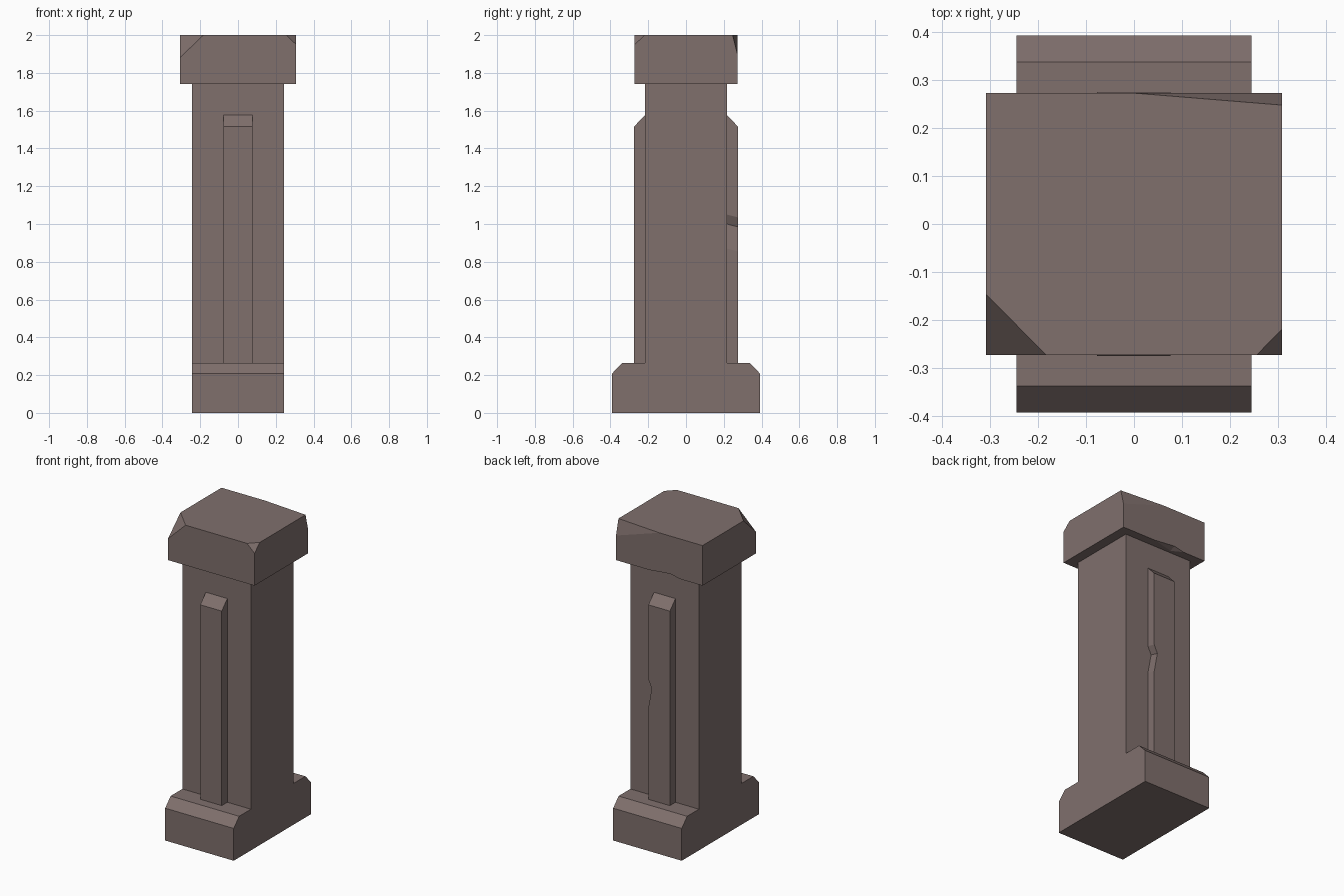
import bpy, bmesh

if "Cube" in bpy.data.objects:
    bpy.data.objects.remove(bpy.data.objects["Cube"])

stone = bpy.data.materials.new("taupe stone")
stone.diffuse_color = (0.215, 0.161, 0.152, 1)
stone.use_nodes = True
stone.node_tree.nodes["Principled BSDF"].inputs["Base Color"].default_value = stone.diffuse_color


def finish(bm, name):
    bmesh.ops.recalc_face_normals(bm, faces=bm.faces[:])
    me = bpy.data.meshes.new(name)
    bm.to_mesh(me)
    bm.free()
    me.materials.append(stone)
    ob = bpy.data.objects.new(name, me)
    bpy.context.collection.objects.link(ob)
    return ob


def loft(name, a, b):
    """Solid between two matching loops of points."""
    bm = bmesh.new()
    va = [bm.verts.new(p) for p in a]
    vb = [bm.verts.new(p) for p in b]
    n = len(a)
    bm.faces.new(va)
    bm.faces.new(vb[::-1])
    for i in range(n):
        j = (i + 1) % n
        bm.faces.new((va[i], vb[i], vb[j], va[j]))
    return finish(bm, name)


def hull(name, pts):
    """Convex solid around a few points, with flat faces merged."""
    bm = bmesh.new()
    for p in pts:
        bm.verts.new(p)
    bmesh.ops.convex_hull(bm, input=bm.verts[:])
    bmesh.ops.dissolve_limit(bm, angle_limit=0.01, verts=bm.verts[:], edges=bm.edges[:])
    return finish(bm, name)


# Shaft with stepped foot: one mirrored profile extruded along x
half = [(0.392, 0), (0.392, 0.208), (0.337, 0.265), (0.217, 0.265), (0.217, 1.745)]
prof = half + [(-y, z) for y, z in reversed(half)]
loft("shaft_and_foot", [(-0.244, y, z) for y, z in prof], [(0.244, y, z) for y, z in prof])

# Raised strips: (x, z at the shaft, z at the outer face)
plain = [(-0.077, 0.26, 0.26), (0.076, 0.26, 0.26),
         (0.076, 1.577, 1.517), (-0.077, 1.577, 1.517)]
notch = [(0.076, 0.87, 0.855), (0.052, 1.0, 0.985), (0.076, 1.05, 1.035)]
for name, s, pts in (("front_strip", -1, plain),
                     ("back_strip", 1, plain[:2] + notch + plain[2:])):
    loft(name, [(x, s * 0.216, zi) for x, zi, zo in pts],
         [(x, s * 0.274, zo) for x, zi, zo in pts])

# Cap block with three chipped top corners
X, Y = 0.308, 0.272
cap = hull("cap", [(sx * X, sy * Y, 1.742) for sx in (-1, 1) for sy in (-1, 1)] + [
    (-X, Y, 2),
    (-X, -0.145, 2), (-0.183, -Y, 2), (-X, -Y, 1.88),
    (0.255, -Y, 2), (X, -0.218, 2), (X, -Y, 1.95),
    (0.0, Y, 2), (X, 0.247, 2), (X, Y, 1.9)])

# Small chip out of the lower back edge of the cap
chip = hull("chip_cutter", [(0.07, Y, 1.742), (-0.147, Y, 1.742), (-0.08, Y, 1.757),
                            (-0.08, 0.235, 1.742), (-0.08, 0.3, 1.72)])
chip.hide_render = True
chip.hide_viewport = True
mod = cap.modifiers.new("chip", 'BOOLEAN')
mod.operation = 'DIFFERENCE'
mod.solver = 'EXACT'
mod.object = chip
